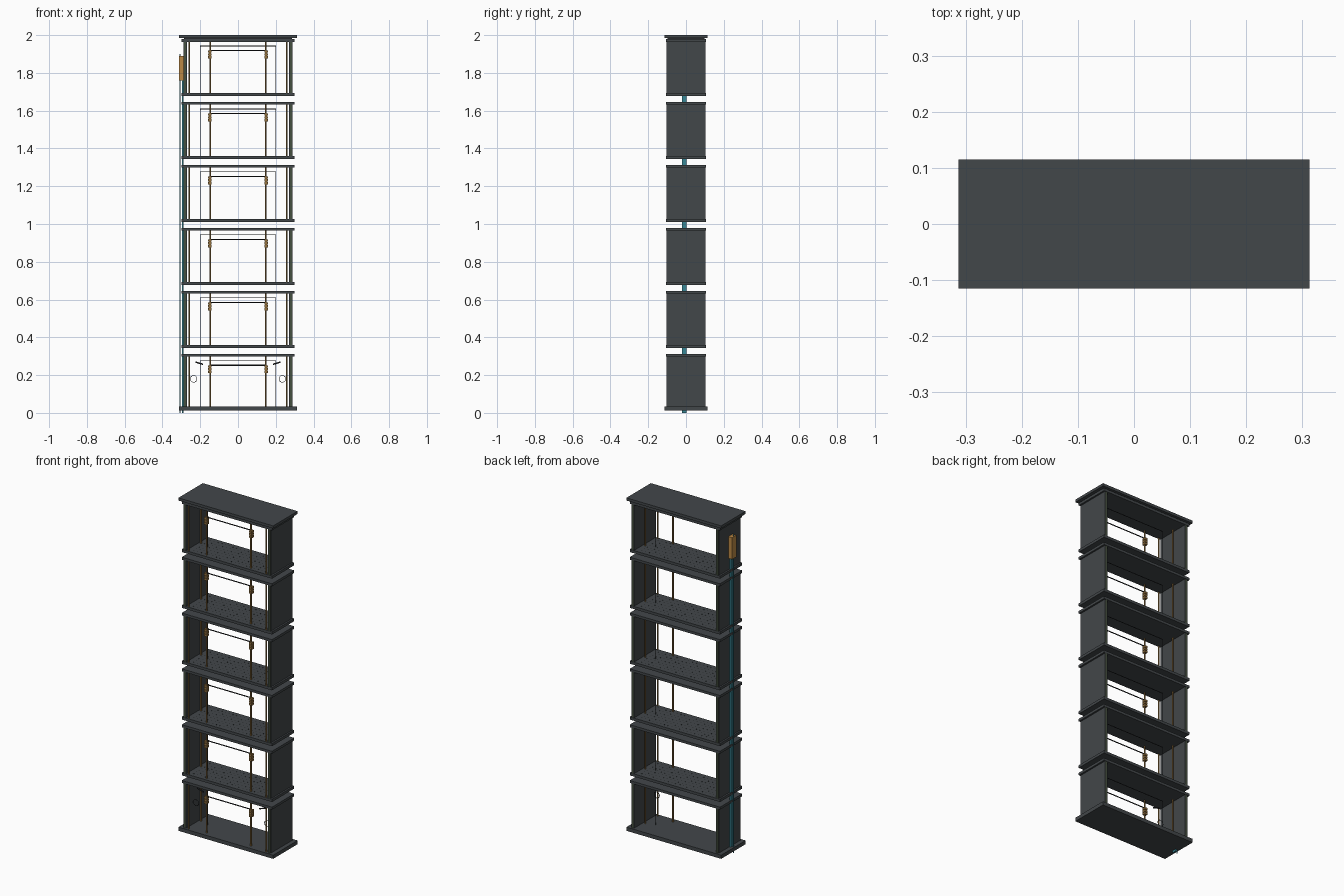
import bpy, bmesh, math
from mathutils import Vector

if "Cube" in bpy.data.objects:
    bpy.data.objects.remove(bpy.data.objects["Cube"])


def material(name, rgb):
    m = bpy.data.materials.new(name)
    m.diffuse_color = (*rgb, 1)
    m.use_nodes = True
    m.node_tree.nodes["Principled BSDF"].inputs["Base Color"].default_value = m.diffuse_color
    return m


SLATE = material("slate", (0.055, 0.063, 0.068))
DARK = material("dark", (0.02, 0.022, 0.025))
BRASS = material("brass", (0.30, 0.17, 0.05))
AMBER = material("amber", (0.50, 0.25, 0.06))
OLIVE = material("olive", (0.06, 0.08, 0.05))
TEAL = material("teal", (0.04, 0.24, 0.30))


def finish(name, bm, mat, smooth=False):
    me = bpy.data.meshes.new(name)
    bm.to_mesh(me)
    bm.free()
    me.materials.append(mat)
    for p in me.polygons:
        p.use_smooth = smooth and len(p.vertices) == 4
    ob = bpy.data.objects.new(name, me)
    bpy.context.collection.objects.link(ob)
    return ob


def box(name, x, y, z, mat):
    """Box from (min, max) ranges."""
    bm = bmesh.new()
    bmesh.ops.create_cube(bm, size=1)
    for v in bm.verts:
        v.co = Vector([(r[0] + r[1]) / 2 + c * (r[1] - r[0]) for r, c in zip((x, y, z), v.co)])
    return finish(name, bm, mat)


def rod(name, a, b, r, mat, sides=12):
    a, b = Vector(a), Vector(b)
    bm = bmesh.new()
    bmesh.ops.create_cone(bm, cap_ends=True, segments=sides, radius1=r, radius2=r, depth=(b - a).length)
    q = Vector((0, 0, 1)).rotation_difference(b - a)
    for v in bm.verts:
        v.co = q @ v.co + (a + b) / 2
    return finish(name, bm, mat, True)


def mirrored(lo, hi, s):
    return (lo, hi) if s > 0 else (-hi, -lo)


# cap and base slabs
box("top_cap", (-.313, .313), (-.115, .115), (1.984, 2.0), SLATE)
box("cap_spacer", (-.285, .285), (-.098, .098), (1.979, 1.985), DARK)
box("base_slab", (-.313, .313), (-.115, .115), (.012, .034), SLATE)

PITCH = 1 / 3
for i in range(6):
    z0 = 0.01 + i * PITCH
    floor, top = z0 + .016, z0 + .303
    if i == 0:
        floor = .034
    ceil = top - .015
    # floor and ceiling plates
    if i:
        box("floor_plate", (-.298, .298), (-.105, .105), (z0, floor), SLATE)
        # rows of small vent discs on the floor
        bm = bmesh.new()
        for a in range(20):
            for b in range(7):
                g = bmesh.ops.create_cone(bm, cap_ends=True, segments=8, radius1=.0035, radius2=.0035, depth=.001)
                bmesh.ops.translate(bm, verts=g["verts"], vec=(-.2375 + a * .025, -.078 + b * .026, floor))
        finish("floor_vents", bm, DARK)
    box("ceiling_plate", (-.298, .298), (-.105, .105), (ceil, top), SLATE)

    zb = ceil - .046
    for s in (-1, 1):
        # side walls with narrow edge strips
        box("side_wall", mirrored(.271, .288, s), (-.102, .102), (floor, ceil), SLATE)
        for e in (-1, 1):
            box("wall_edge_strip", mirrored(.274, .285, s), mirrored(.101, .1035, e), (floor, ceil), OLIVE)
        # rods beside the walls
        for y in (-.099, .018):
            rod("wall_rod", (s * .257, y, floor), (s * .257, y, ceil), .0042, BRASS)
        # hanger rods with stacked clips
        rod("hanger_rod", (s * .146, -.086, floor), (s * .146, -.086, ceil), .0042, BRASS)
        for k in range(3):
            zc = zb - .042 + k * .015
            box("clip_block", mirrored(.139, .158, s), (-.096, -.076), (zc, zc + .012), BRASS)
        box("clip_back", mirrored(.142, .154, s), (-.092, -.08), (zb - .042, zb), BRASS)
        rod("frame_wire", (s * .2, 0, floor), (s * .2, 0, ceil - .022), .002, DARK, 8)
    # horizontal bars
    rod("cross_bar", (-.146, -.086, zb), (.146, -.086, zb), .003, DARK)
    rod("frame_top_wire", (-.2, 0, ceil - .022), (.2, 0, ceil - .022), .002, DARK, 8)

# hanging rings and slanted hooks in the lowest bay
for s in (-1, 1):
    pts = [(s * .235 + .018 * math.cos(t), -.06, .18 + .018 * math.sin(t))
           for t in [2 * math.pi * k / 24 for k in range(24)]]
    cu = bpy.data.curves.new("cable_ring", "CURVE")
    cu.dimensions = "3D"
    cu.bevel_depth = .0015
    cu.bevel_resolution = 1
    sp = cu.splines.new("POLY")
    sp.points.add(23)
    for p, c in zip(sp.points, pts):
        p.co = (*c, 1)
    sp.use_cyclic_u = True
    cu.materials.append(DARK)
    bpy.context.collection.objects.link(bpy.data.objects.new("cable_ring", cu))
    rod("slanted_hook", (s * .185, -.06, .257), (s * .225, -.06, .269), .004, DARK)

# cable channel, cable and control box on the left side
box("cable_channel", (-.297, -.288), (-.022, .002), (0, 1.8), TEAL)
rod("outer_cable", (-.308, -.01, 0), (-.308, -.01, 1.9), .003, TEAL)
box("control_box", (-.313, -.288), (-.028, .012), (1.76, 1.89), AMBER)
